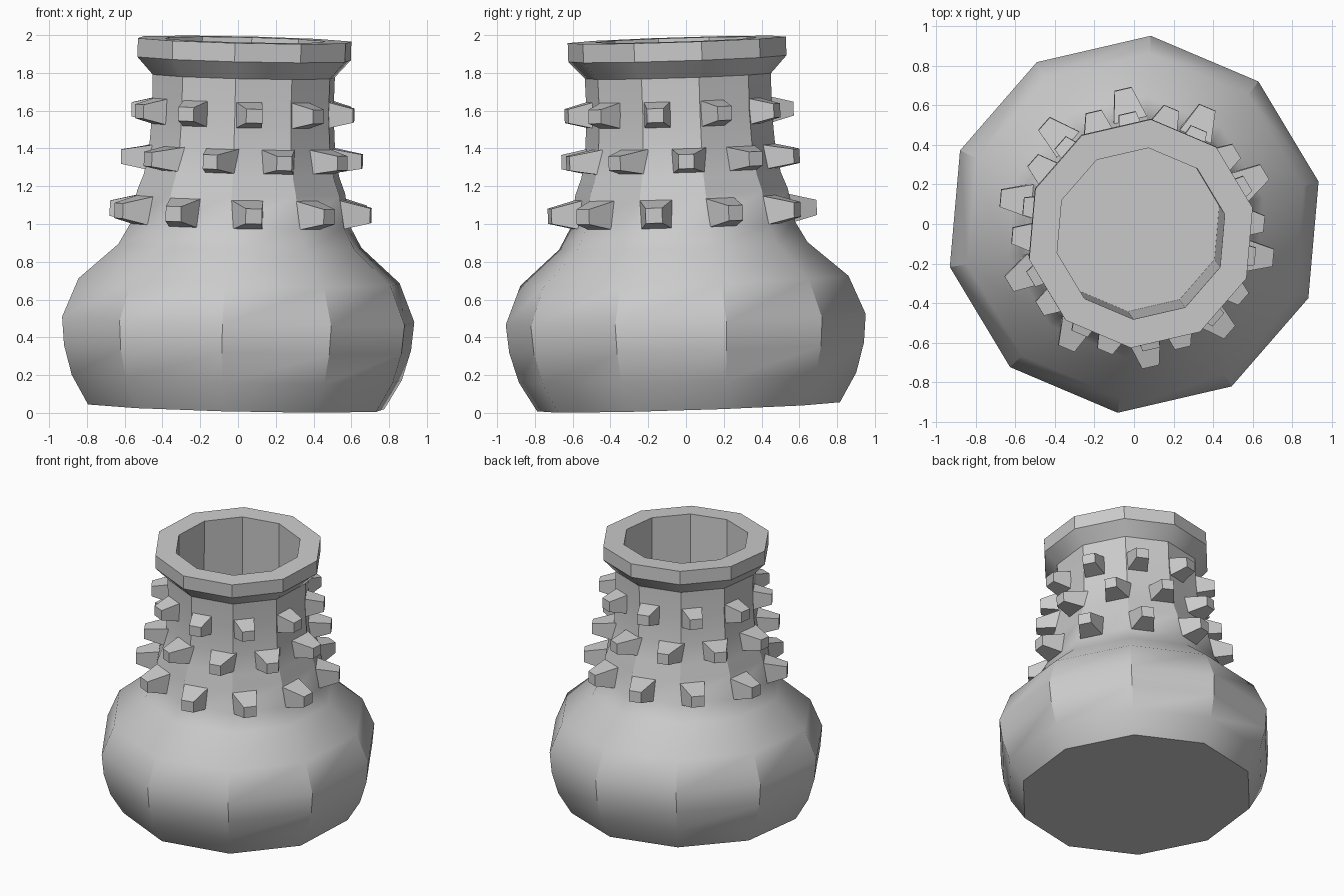
import bpy, bmesh
from math import sin, cos, radians, pi
from mathutils import Matrix, Vector

if "Cube" in bpy.data.objects:
    bpy.data.objects.remove(bpy.data.objects["Cube"])

SIDES = 10
START = radians(265)          # angle of the first vertical edge

# whole vase leans slightly towards +x / -y around its belly
lean = Vector((0, 0, 1)).rotation_difference(Vector((0.023, -0.032, 1))).to_matrix().to_4x4()
TILT = Matrix.Translation((0, 0, 0.45)) @ lean @ Matrix.Translation((0, 0, -0.45))


def finish(bm, name, smooth):
    bmesh.ops.recalc_face_normals(bm, faces=bm.faces[:])
    bm.transform(TILT)
    me = bpy.data.meshes.new(name)
    bm.to_mesh(me)
    bm.free()
    ob = bpy.data.objects.new(name, me)
    bpy.context.collection.objects.link(ob)
    if smooth:
        bpy.ops.object.select_all(action='DESELECT')
        ob.select_set(True)
        bpy.context.view_layer.objects.active = ob
        bpy.ops.object.shade_smooth_by_angle(angle=radians(33))
    return ob


def lathe(name, profile):
    """Ten-sided turned body, capped at both ends of the profile."""
    bm = bmesh.new()
    rings = []
    for r, z in profile:
        rings.append([bm.verts.new((r * cos(START + i * 2 * pi / SIDES),
                                    r * sin(START + i * 2 * pi / SIDES), z))
                      for i in range(SIDES)])
    for a, b in zip(rings, rings[1:]):
        for i in range(SIDES):
            j = (i + 1) % SIDES
            bm.faces.new((a[i], a[j], b[j], b[i]))
    bm.faces.new(rings[0])
    bm.faces.new(rings[-1])
    return finish(bm, name, True)


# vase: belly, neck, flared rim, straight inner bore with a floor
lathe("vase_body", [
    (0.805, 0.032), (0.897, 0.187), (0.943, 0.345), (0.957, 0.495),
    (0.872, 0.70), (0.66, 0.885), (0.595, 1.0), (0.565, 1.17),
    (0.53, 1.26), (0.505, 1.40), (0.492, 1.60), (0.495, 1.785),
    (0.58, 1.877), (0.58, 1.976), (0.435, 1.976), (0.435, 0.75)])


def stud_row(name, z, offset, inner, outer, base, tip):
    """Ring of blunt pyramids; each points along its wall's normal."""
    bm = bmesh.new()
    for k in range(SIDES):
        a = START + pi / SIDES + k * 2 * pi / SIDES
        n = Vector((cos(a), sin(a), 0))
        t = Vector((-sin(a), cos(a), 0))
        quads = []
        for d, (w, h) in ((inner, base), (outer, tip)):
            quads.append([bm.verts.new(n * d + t * (offset + sx * w) + Vector((0, 0, z + sz * h)))
                          for sx, sz in ((-1, -1), (1, -1), (1, 1), (-1, 1))])
        lo, hi = quads
        bm.faces.new(lo)
        bm.faces.new(hi)
        for i in range(4):
            j = (i + 1) % 4
            bm.faces.new((lo[i], lo[j], hi[j], hi[i]))
    finish(bm, name, False)


# three staggered rows of studs on the neck
stud_row("lower_studs", 1.065, -0.09, 0.50, 0.70, (0.097, 0.088), (0.044, 0.04))
stud_row("middle_studs", 1.345, 0.085, 0.45, 0.632, (0.097, 0.070), (0.041, 0.038))
stud_row("upper_studs", 1.592, -0.075, 0.44, 0.595, (0.075, 0.075), (0.044, 0.037))
